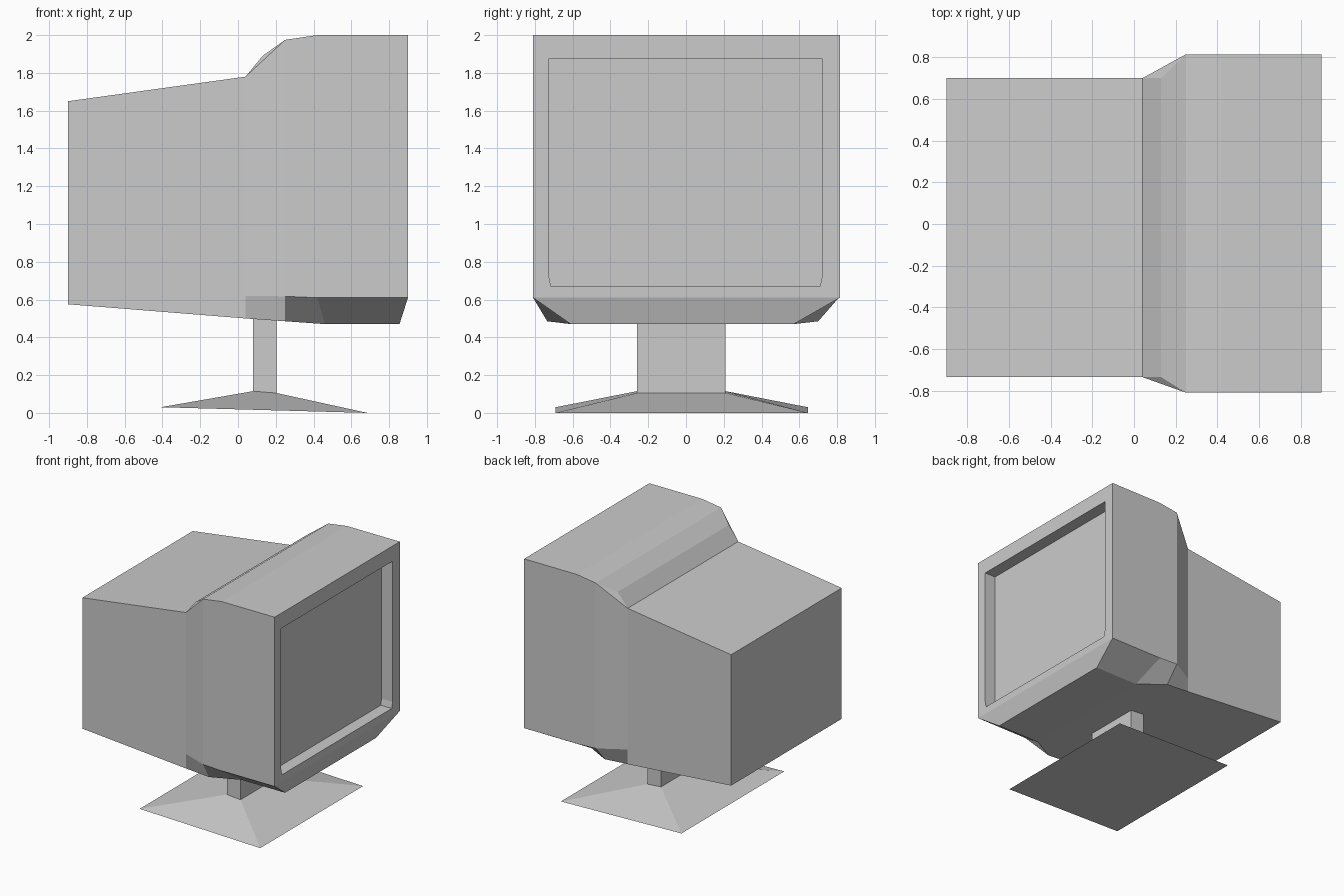
import bpy
import bmesh

cube = bpy.data.objects.get("Cube")
if cube:
    bpy.data.objects.remove(cube, do_unlink=True)

grey = bpy.data.materials.new("light grey plastic")
grey.use_nodes = True
colour = (0.6, 0.6, 0.6, 1)
grey.diffuse_color = colour
grey.node_tree.nodes["Principled BSDF"].inputs["Base Color"].default_value = colour


def finish(bm, name):
    """Turn a bmesh into a flat-shaded object."""
    bmesh.ops.recalc_face_normals(bm, faces=bm.faces)
    mesh = bpy.data.meshes.new(name)
    bm.to_mesh(mesh)
    bm.free()
    mesh.materials.append(grey)
    obj = bpy.data.objects.new(name, mesh)
    bpy.context.collection.objects.link(obj)
    return obj


def bridge(bm, a, b, skip=()):
    """Join two equal rings of vertices with quads."""
    n = len(a)
    for i in range(n):
        if i not in skip:
            j = (i + 1) % n
            bm.faces.new((a[i], a[j], b[j], b[i]))


def section(bm, x, sides, top, low, x_bottom, bottom_sides, bottom):
    """Six-point cross-section: top edge, lower side corners, bottom edge."""
    (r, l), (br, bl) = sides, bottom_sides
    points = [(x, r, top), (x, l, top), (x, l, low),
              (x_bottom, bl, bottom), (x_bottom, br, bottom), (x, r, low)]
    return [bm.verts.new(p) for p in points]


# Monitor housing: lofted from the back panel to the front bezel
tube = (-0.735, 0.70)
bezel = (-0.81, 0.815)
foot = (-0.61, 0.57)
bm = bmesh.new()
back = section(bm, -0.9, tube, 1.65, 0.68, -0.9, tube, 0.575)
waist = section(bm, 0.04, tube, 1.78, 0.62, 0.04, tube, 0.5)
shoulder = section(bm, 0.25, bezel, 1.975, 0.617, 0.25, tube, 0.485)
crown = section(bm, 0.42, bezel, 2.0, 0.61, 0.46, foot, 0.47)
front = section(bm, 0.9, bezel, 2.0, 0.61, 0.855, foot, 0.47)
bm.faces.new(back)
bridge(bm, back, waist)
bridge(bm, waist, shoulder, skip=(0,))
bridge(bm, shoulder, crown)
bridge(bm, crown, front)

# Stepped rise between the tube cover and the bezel
ridge = [bm.verts.new((0.13, y, 1.89)) for y in tube]
bm.faces.new((waist[0], waist[1], ridge[1], ridge[0]))
bm.faces.new((ridge[0], ridge[1], shoulder[1], shoulder[0]))
for i in range(2):
    bm.faces.new((waist[i], ridge[i], shoulder[i]))

# Chin below the bezel
f0, f1, f2, f3, f4, f5 = front
bm.faces.new((f2, f3, f4, f5))

# Bezel frame around a recessed screen
opening = [(-0.725, 1.875), (0.72, 1.875), (0.72, 0.72),
           (0.71, 0.67), (-0.715, 0.67), (-0.725, 0.72)]
rim = [bm.verts.new((0.9, y, z)) for y, z in opening]
glass = [bm.verts.new((0.8, y, z)) for y, z in opening]
bm.faces.new((f0, f1, rim[1], rim[0]))
bm.faces.new((f1, f2, rim[3], rim[2], rim[1]))
bm.faces.new((f2, f5, rim[4], rim[3]))
bm.faces.new((f5, f0, rim[0], rim[5], rim[4]))
bridge(bm, rim, glass)
bm.faces.new(glass)
finish(bm, "monitor_housing")


def frustum(name, lower, upper):
    """Closed four-sided solid; each end is (x0, x1, y0, y1, z at x0, z at x1)."""
    bm = bmesh.new()
    rings = []
    for x0, x1, y0, y1, z0, z1 in (lower, upper):
        corners = [(x0, y0, z0), (x1, y0, z1), (x1, y1, z1), (x0, y1, z0)]
        rings.append([bm.verts.new(c) for c in corners])
        bm.faces.new(rings[-1])
    bridge(bm, *rings)
    return finish(bm, name)


# Stand: neck and sloped foot
neck = (0.08, 0.205, -0.26, 0.21)
frustum("stand_neck", (*neck, 0.1, 0.09), (*neck, 0.505, 0.495))
frustum("stand_base", (-0.41, 0.685, -0.69, 0.645, 0.03, 0), (*neck, 0.115, 0.105))
